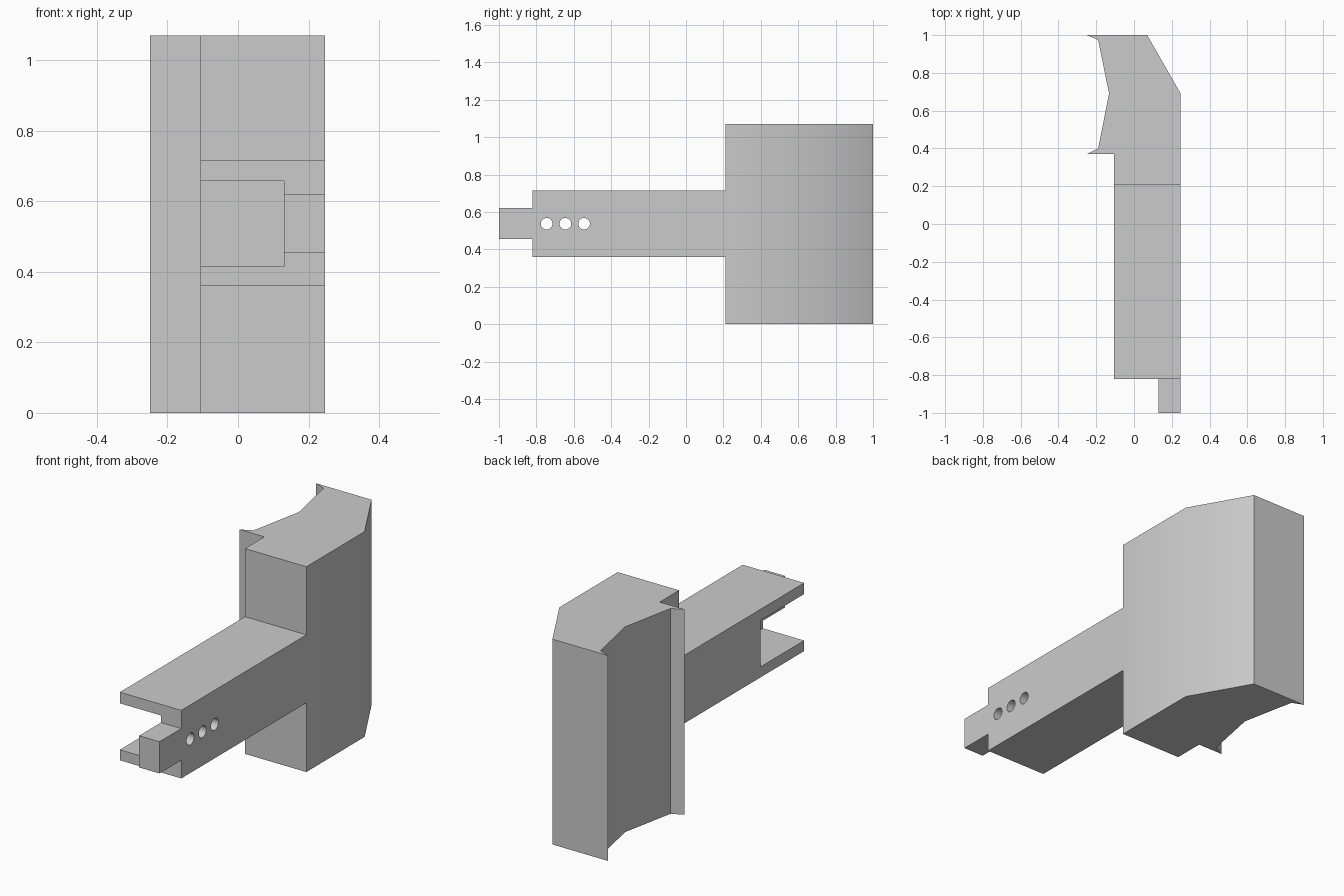
import bpy
import bmesh
import math
from mathutils import Matrix, Vector

cube = bpy.data.objects.get("Cube")
if cube:
    bpy.data.objects.remove(cube, do_unlink=True)

GREY = (0.6, 0.6, 0.6, 1.0)
grey = bpy.data.materials.new("light grey")
grey.use_nodes = True
grey.diffuse_color = GREY
grey.node_tree.nodes["Principled BSDF"].inputs["Base Color"].default_value = GREY


def add_object(name, bm):
    bmesh.ops.recalc_face_normals(bm, faces=bm.faces)
    mesh = bpy.data.meshes.new(name)
    bm.to_mesh(mesh)
    bm.free()
    mesh.materials.append(grey)
    obj = bpy.data.objects.new(name, mesh)
    bpy.context.collection.objects.link(obj)
    return obj


def prism(name, points, offset):
    """Extrude a closed outline along the offset vector."""
    bm = bmesh.new()
    face = bm.faces.new([bm.verts.new(p) for p in points])
    ext = bmesh.ops.extrude_face_region(bm, geom=[face], use_keep_orig=True)
    moved = [v for v in ext["geom"] if isinstance(v, bmesh.types.BMVert)]
    bmesh.ops.translate(bm, verts=moved, vec=Vector(offset))
    return add_object(name, bm)


def activate(obj):
    bpy.ops.object.select_all(action="DESELECT")
    obj.select_set(True)
    bpy.context.view_layer.objects.active = obj


def cut(obj, cutter):
    cutter.hide_render = True
    mod = obj.modifiers.new("cut", "BOOLEAN")
    mod.operation = "DIFFERENCE"
    mod.solver = "EXACT"
    mod.object = cutter
    activate(obj)
    bpy.ops.object.modifier_apply(modifier=mod.name)
    bpy.data.objects.remove(cutter, do_unlink=True)


# Head: tall block with a chamfered back corner and a hollowed, lipped side
head_outline = [(-0.25, 1.0), (0.07, 1.0), (0.247, 0.69), (0.247, 0.21),
                (-0.107, 0.21), (-0.107, 0.37), (-0.25, 0.37),
                (-0.19, 0.40), (-0.132, 0.69), (-0.19, 0.975)]
head = prism("head_block", [(x, y, 0) for x, y in head_outline], (0, 0, 1.07))
activate(head)
bpy.ops.object.shade_smooth_by_angle(angle=math.radians(32))

# Arm: long bar with a narrow tongue at its front end
arm_outline = [(0.21, 0.36), (0.21, 0.715), (-0.82, 0.715), (-0.82, 0.62),
               (-1.0, 0.62), (-1.0, 0.455), (-0.82, 0.455), (-0.82, 0.36)]
arm = prism("arm", [(-0.107, y, z) for y, z in arm_outline], (0.354, 0, 0))

# Slot: open to the front and one side, leaving a thin wall behind the tongue
slot_outline = [(-1.1, 0.415), (-0.46, 0.415), (-0.46, 0.657), (-1.1, 0.657)]
cut(arm, prism("slot_cutter", [(-0.3, y, z) for y, z in slot_outline], (0.43, 0, 0)))

# Three round holes through the thin wall
for i in range(3):
    bm = bmesh.new()
    place = Matrix.Translation((0.19, -0.745 + 0.1 * i, 0.537)) @ Matrix.Rotation(math.pi / 2, 4, "Y")
    bmesh.ops.create_cone(bm, cap_ends=True, segments=32, radius1=0.031,
                          radius2=0.031, depth=0.3, matrix=place)
    cut(arm, add_object("hole_cutter", bm))

activate(arm)
bpy.ops.object.shade_smooth_by_angle(angle=math.radians(32))
